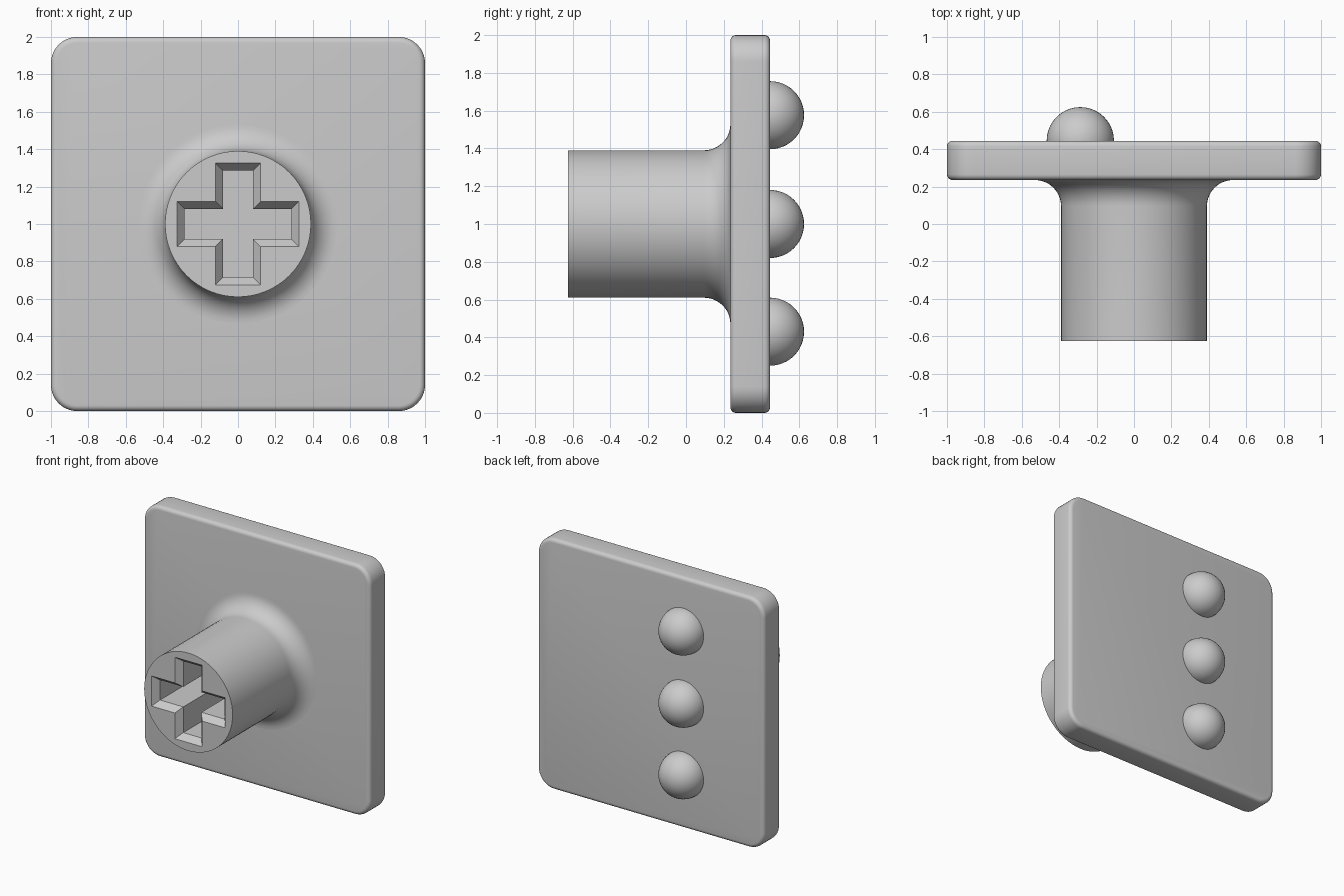
import bpy, bmesh, math
from mathutils import Matrix, Vector

default = bpy.data.objects.get("Cube")
if default:
    bpy.data.objects.remove(default, do_unlink=True)

FRONT, BACK, TIP = 0.235, 0.445, -0.625   # plate faces and stem tip along y

grey = bpy.data.materials.new("light_grey")
grey.use_nodes = True
grey.diffuse_color = (0.6, 0.6, 0.6, 1)
grey.node_tree.nodes["Principled BSDF"].inputs["Base Color"].default_value = (0.6, 0.6, 0.6, 1)


def make_object(name, bm):
    bmesh.ops.recalc_face_normals(bm, faces=bm.faces[:])
    mesh = bpy.data.meshes.new(name)
    bm.to_mesh(mesh)
    bm.free()
    mesh.materials.append(grey)
    obj = bpy.data.objects.new(name, mesh)
    bpy.context.collection.objects.link(obj)
    return obj


def activate(obj):
    bpy.ops.object.select_all(action='DESELECT')
    obj.select_set(True)
    bpy.context.view_layer.objects.active = obj


def smooth(obj):
    activate(obj)
    bpy.ops.object.shade_smooth_by_angle(angle=math.radians(35))


# Square plate: large corner radius, then softened front and back rims
bm = bmesh.new()
bmesh.ops.create_cube(bm, size=1)
bmesh.ops.scale(bm, vec=(2, BACK - FRONT, 2), verts=bm.verts)
bmesh.ops.translate(bm, vec=(0, (FRONT + BACK) / 2, 1), verts=bm.verts)
corners = [e for e in bm.edges if abs(e.verts[0].co.y - e.verts[1].co.y) > 0.1]
bmesh.ops.bevel(bm, geom=corners, offset=0.14, segments=10, profile=0.5, affect='EDGES')
rims = [e for e in bm.edges if abs(e.verts[0].co.y - e.verts[1].co.y) < 0.01]
bmesh.ops.bevel(bm, geom=rims, offset=0.03, segments=5, profile=0.5, affect='EDGES')
smooth(make_object("plate", bm))

# Round stem with a flared foot, spun around the y axis
R, FLARE = 0.39, 0.14
profile = [(0, TIP), (R, TIP)]
for i in range(13):
    a = math.pi / 2 * i / 12
    profile.append((R + FLARE * (1 - math.cos(a)), FRONT - FLARE * (1 - math.sin(a))))
profile += [(R + FLARE, FRONT + 0.05), (0, FRONT + 0.05)]
bm = bmesh.new()
verts = [bm.verts.new((r, y, 1)) for r, y in profile]
edges = [bm.edges.new(pair) for pair in zip(verts, verts[1:])]
bmesh.ops.spin(bm, geom=verts + edges, cent=(0, 0, 1), axis=(0, 1, 0),
               angle=2 * math.pi, steps=64, use_merge=True)
bmesh.ops.remove_doubles(bm, verts=bm.verts, dist=0.0001)
stem = make_object("stem", bm)


# Cross-shaped socket with a chamfered mouth
def cross_ring(bm, y, reach, half):
    quarter = [(half, reach), (half, half), (reach, half)]
    ring = []
    for q in range(4):
        turn = Matrix.Rotation(-q * math.pi / 2, 2)
        for point in quarter:
            x, z = turn @ Vector(point)
            ring.append(bm.verts.new((x, y, z + 1)))
    return ring


bm = bmesh.new()
rings = [cross_ring(bm, TIP - 0.05, 0.365, 0.16),
         cross_ring(bm, TIP + 0.05, 0.285, 0.08),
         cross_ring(bm, -0.04, 0.285, 0.08)]
for a, b in zip(rings, rings[1:]):
    for i in range(12):
        j = (i + 1) % 12
        bm.faces.new((a[i], a[j], b[j], b[i]))
bm.faces.new(rings[0])
bm.faces.new(rings[-1])
cutter = make_object("socket_cutter", bm)
cutter.hide_render = True
cut = stem.modifiers.new("socket", 'BOOLEAN')
cut.operation = 'DIFFERENCE'
cut.solver = 'EXACT'
cut.object = cutter
activate(stem)
bpy.ops.object.modifier_apply(modifier=cut.name)
bpy.data.objects.remove(cutter, do_unlink=True)
smooth(stem)

# Column of three domes on the back
for name, z in (("upper_dome", 1.576), ("middle_dome", 1.0), ("lower_dome", 0.43)):
    bm = bmesh.new()
    bmesh.ops.create_uvsphere(bm, u_segments=40, v_segments=24, radius=0.18)
    bmesh.ops.bisect_plane(bm, geom=bm.verts[:] + bm.edges[:] + bm.faces[:],
                           plane_co=(0, -0.03, 0), plane_no=(0, 1, 0), clear_inner=True)
    bmesh.ops.holes_fill(bm, edges=[e for e in bm.edges if e.is_boundary])
    bmesh.ops.translate(bm, vec=(-0.287, BACK, z), verts=bm.verts)
    smooth(make_object(name, bm))
